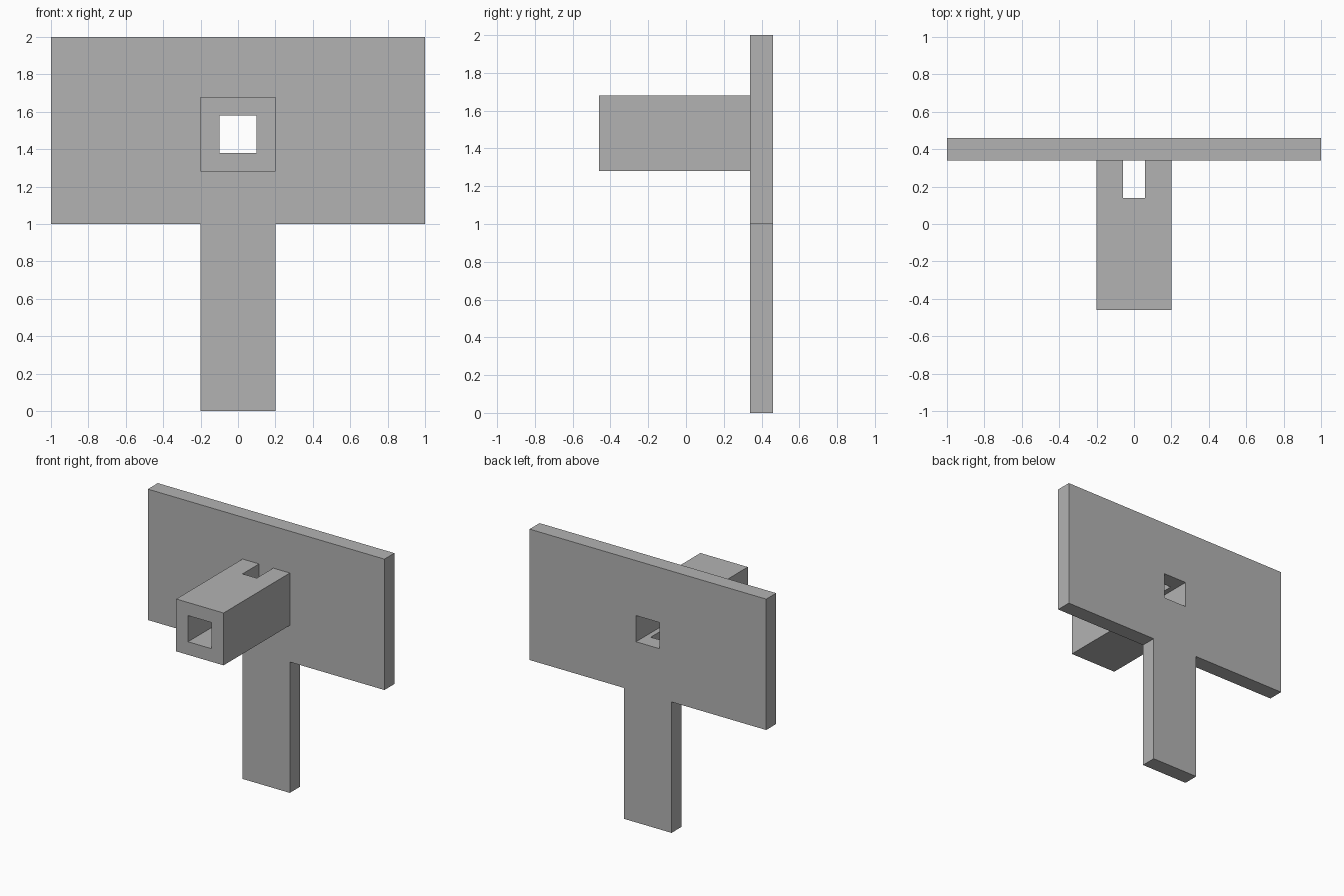
import bpy
import bmesh

default = bpy.data.objects.get("Cube")
if default:
    bpy.data.objects.remove(default, do_unlink=True)

grey = bpy.data.materials.new("plain_grey")
grey.use_nodes = True
colour = (0.45, 0.45, 0.45, 1)
grey.diffuse_color = colour
grey.node_tree.nodes["Principled BSDF"].inputs["Base Color"].default_value = colour


def extrude(name, outline, y0, y1):
    """Solid from an x-z outline, extruded along y."""
    bm = bmesh.new()
    face = bm.faces.new([bm.verts.new((x, y0, z)) for x, z in outline])
    grown = bmesh.ops.extrude_face_region(bm, geom=[face])["geom"]
    moved = [v for v in grown if isinstance(v, bmesh.types.BMVert)]
    bmesh.ops.translate(bm, verts=moved, vec=(0, y1 - y0, 0))
    bmesh.ops.recalc_face_normals(bm, faces=bm.faces)
    mesh = bpy.data.meshes.new(name)
    bm.to_mesh(mesh)
    bm.free()
    mesh.materials.append(grey)
    obj = bpy.data.objects.new(name, mesh)
    bpy.context.scene.collection.objects.link(obj)
    return obj


def rect(half, z0, z1):
    return [(-half, z0), (half, z0), (half, z1), (-half, z1)]


def cut(target, cutter):
    cutter.hide_render = True
    mod = target.modifiers.new("cut", 'BOOLEAN')
    mod.operation = 'DIFFERENCE'
    mod.solver = 'EXACT'
    mod.object = cutter
    bpy.context.view_layer.objects.active = target
    bpy.ops.object.modifier_apply(modifier=mod.name)


FRONT, PLATE, BACK = -0.46, 0.34, 0.46

# T-shaped sign plate with its post
half_t = [(0.2, 0), (0.2, 1), (1, 1), (1, 2)]
plate = extrude("plate_and_post", half_t + [(-x, z) for x, z in reversed(half_t)], PLATE, BACK)

# Square tube standing forward of the plate
tube = extrude("square_tube", rect(0.2, 1.28, 1.68), FRONT, PLATE)

# Square bore through tube and plate, and vertical slot through the tube
bore = extrude("bore_cutter", rect(0.1, 1.38, 1.58), FRONT - 0.2, BACK + 0.2)
slot = extrude("slot_cutter", rect(0.06, 1.1, 1.9), 0.14, PLATE + 0.1)
cut(plate, bore)
cut(tube, bore)
cut(tube, slot)

for cutter in (bore, slot):
    bpy.data.objects.remove(cutter, do_unlink=True)
